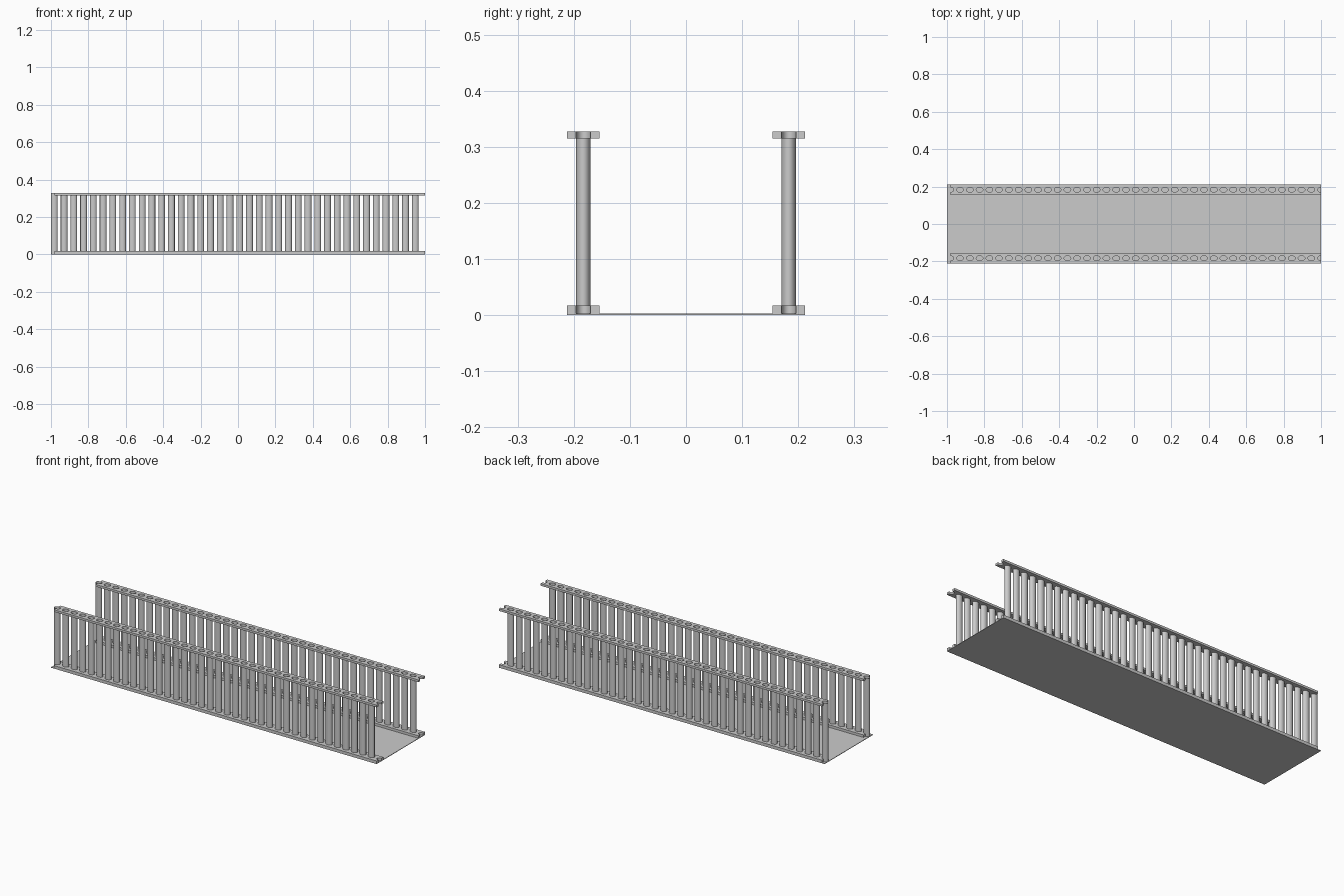
import bpy, bmesh, math

if "Cube" in bpy.data.objects:
    bpy.data.objects.remove(bpy.data.objects["Cube"])

COUNT = 38
START = -0.982            # centre of the first post
PITCH = (1.0 - START) / COUNT
ROW_Y = 0.183
RX, RY = 0.018, 0.013     # oval post radii
RAIL_HALF = 0.029
SEG = 24


def oval(cx, a0, a1, steps):
    return [(cx + RX * math.cos(a0 + (a1 - a0) * i / steps),
             ROW_Y + RY * math.sin(a0 + (a1 - a0) * i / steps))
            for i in range(steps + 1)]


def extrude_outline(name, pts, z0, z1, capped=True):
    bm = bmesh.new()
    lo = [bm.verts.new((x, y, z0)) for x, y in pts]
    hi = [bm.verts.new((x, y, z1)) for x, y in pts]
    n = len(pts)
    for i in range(n):
        j = (i + 1) % n
        bm.faces.new((lo[i], lo[j], hi[j], hi[i]))
    if capped:
        bm.faces.new(lo[::-1])
        bm.faces.new(hi)
    bm.normal_update()
    mesh = bpy.data.meshes.new(name)
    bm.to_mesh(mesh)
    bm.free()
    obj = bpy.data.objects.new(name, mesh)
    bpy.context.collection.objects.link(obj)
    return obj


def repeat(obj):
    arr = obj.modifiers.new("row", 'ARRAY')
    arr.count = COUNT
    arr.use_relative_offset = False
    arr.use_constant_offset = True
    arr.constant_offset_displace = (PITCH, 0, 0)
    mir = obj.modifiers.new("other_side", 'MIRROR')
    mir.use_axis = (False, True, False)
    mir.use_mirror_merge = False


def smooth(obj):
    bpy.ops.object.select_all(action='DESELECT')
    obj.select_set(True)
    bpy.context.view_layer.objects.active = obj
    bpy.ops.object.shade_smooth_by_angle(angle=math.radians(35))


# Floor plate
floor = [(-1, -0.212), (1, -0.212), (1, 0.212), (-1, 0.212)]
extrude_outline("floor_plate", floor, 0.0, 0.003)

# Rail segment: a block with a half oval notch at each end
x0, x1 = START, START + PITCH
y0, y1 = ROW_Y - RAIL_HALF, ROW_Y + RAIL_HALF
q = math.pi / 2
segment = [(x0, y0), (x1, y0)]
segment += oval(x1, 3 * q, q, SEG // 2)
segment += [(x1, y1), (x0, y1)]
segment += oval(x0, q, -q, SEG // 2)
for name, za, zb in (("bottom_rail", 0.003, 0.017), ("top_rail", 0.315, 0.327)):
    rail = extrude_outline(name, segment, za, zb)
    smooth(rail)
    repeat(rail)

# Hollow oval posts set in the rail openings
post = extrude_outline("post", oval(START, 0, 4 * q, SEG)[:-1], 0.003, 0.327, capped=False)
smooth(post)
repeat(post)
